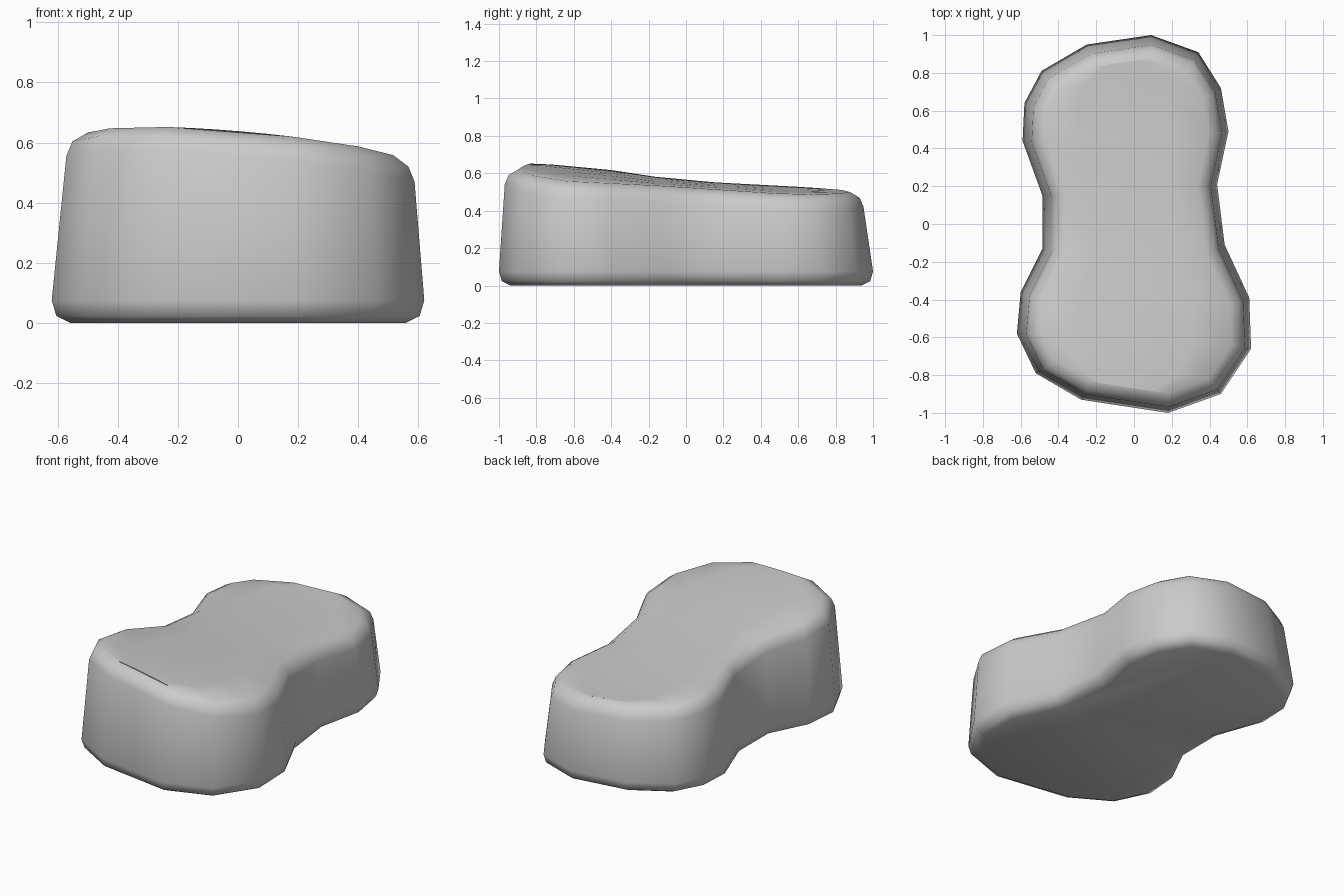
import bpy, bmesh
from mathutils import Vector

if "Cube" in bpy.data.objects:
    bpy.data.objects.remove(bpy.data.objects["Cube"])

# Plan outline at its widest level, counter-clockwise from the back
OUT = [(.09, 1), (-.25, .95), (-.49, .81), (-.58, .64), (-.59, .44),
       (-.485, .15), (-.485, -.13), (-.60, -.36), (-.62, -.58), (-.52, -.79),
       (-.28, -.93), (.18, -1), (.46, -.90), (.62, -.66), (.61, -.39),
       (.48, -.11), (.44, .21), (.50, .49), (.46, .72), (.34, .91)]
N = len(OUT)

# Top surface along y: y, centre height, sideways slope, crown
TOP = [(-1, .64, .085, .10), (-.8, .637, .085, .10), (-.4, .595, .07, .05),
       (-.15, .56, .06, .02), (.1, .538, .055, .02), (.4, .517, .05, .01),
       (.7, .504, .045, .01), (1, .502, .03, .01)]


def top_z(x, y):
    for a, b in zip(TOP, TOP[1:]):
        if y <= b[0] or b is TOP[-1]:
            t = (y - a[0]) / (b[0] - a[0])
            base, slope, crown = (p + (q - p) * t for p, q in zip(a[1:], b[1:]))
            return base - slope * x - crown * x * x


def inset(d):
    pts = [Vector(p) for p in OUT]
    res = []
    for i, p in enumerate(pts):
        e1 = (p - pts[i - 1]).normalized()
        e2 = (pts[(i + 1) % N] - p).normalized()
        n1, n2 = Vector((-e1.y, e1.x)), Vector((-e2.y, e2.x))
        res.append(p + (n1 + n2) * d / (1 + n1.dot(n2)))
    return res


bm = bmesh.new()

# Side rings: inset, height, measured from the top surface or not
rings = []
for d, z, from_top in [(.06, 0, False), (.015, .023, False), (0, .075, False),
                       (.04, -.078, True), (.06, -.03, True), (.11, 0, True)]:
    ring = []
    for p in inset(d):
        x, y = (p.x + .008, p.y - .01) if from_top else (p.x, p.y)
        ring.append(bm.verts.new((x, y, z + top_z(x, y) if from_top else z)))
    rings.append(ring)
for a, b in zip(rings, rings[1:]):
    for i in range(N):
        j = (i + 1) % N
        bm.faces.new((a[i], a[j], b[j], b[i]))

# Base
bm.faces.new(rings[0][::-1])

# Sloping top: rows across from left to right rim
COLS = 5
rows = []
for k in range(1, 11):
    l, r = rings[-1][k], rings[-1][(N + 1 - k) % N]
    row = [l]
    for c in range(1, COLS):
        p = l.co.lerp(r.co, c / COLS)
        row.append(bm.verts.new((p.x, p.y, top_z(p.x, p.y))))
    rows.append(row + [r])
for a, b in zip(rows, rows[1:]):
    for c in range(COLS):
        bm.faces.new((a[c], b[c], b[c + 1], a[c + 1]))

bmesh.ops.recalc_face_normals(bm, faces=bm.faces[:])
for f in bm.faces:
    f.smooth = True
me = bpy.data.meshes.new("contoured_block")
bm.to_mesh(me)
bm.free()
bpy.context.collection.objects.link(bpy.data.objects.new("contoured_block", me))
